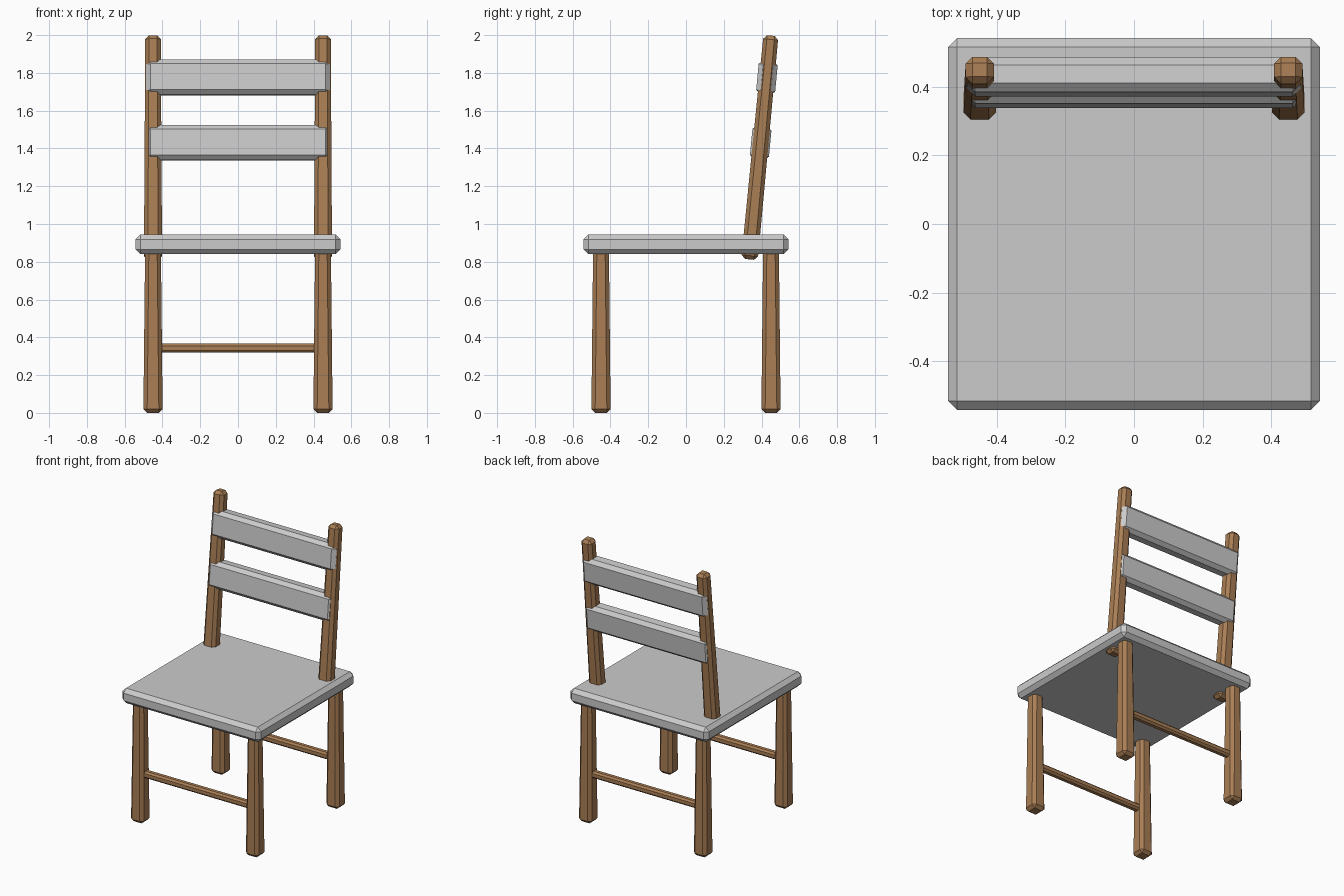
import bpy, bmesh, math
from mathutils import Matrix, Vector

if "Cube" in bpy.data.objects:
    bpy.data.objects.remove(bpy.data.objects["Cube"])

wood = bpy.data.materials.new("wood")
wood.diffuse_color = (0.40, 0.21, 0.09, 1)
wood.use_nodes = True
wood.node_tree.nodes["Principled BSDF"].inputs["Base Color"].default_value = wood.diffuse_color


def block(name, size, centre, bevel, top=None, tilt=0.0, mat=None):
    """Chamfered box; 'top' gives the x and y widths of a tapered upper end."""
    bm = bmesh.new()
    bmesh.ops.create_cube(bm, size=1)
    for v in bm.verts:
        w = top if top and v.co.z > 0 else size
        v.co = Vector((v.co.x * w[0], v.co.y * w[1], v.co.z * size[2]))
    bmesh.ops.bevel(bm, geom=bm.edges[:], offset=bevel, segments=1,
                    profile=0.5, affect='EDGES')
    bm.transform(Matrix.Rotation(tilt, 4, 'X'))
    me = bpy.data.meshes.new(name)
    bm.to_mesh(me)
    bm.free()
    ob = bpy.data.objects.new(name, me)
    ob.location = centre
    if mat:
        me.materials.append(mat)
    bpy.context.collection.objects.link(ob)
    return ob


# Backrest axis in the side plane
y0, z0, y1, z1 = 0.336, 0.81, 0.45, 2.0
lean = math.atan2(y1 - y0, z1 - z0)


def axis_y(z):
    return y0 + (z - z0) * math.tan(lean)


# Seat slab
block("seat", (1.084, 1.084, 0.105), (0, 0, 0.8925), 0.026)

# Tapered legs and leaning back posts
for sx, side in ((-1, "left"), (1, "right")):
    for sy, end in ((-1, "front"), (1, "back")):
        block(f"{end}_leg_{side}", (0.102, 0.102, 0.9),
              (0.45 * sx, 0.45 * sy, 0.45), 0.02, top=(0.083, 0.083), mat=wood)
    zc = (z0 + z1) / 2
    block(f"back_post_{side}", (0.096, 0.088, 1.19), (0.45 * sx, axis_y(zc), zc),
          0.02, top=(0.082, 0.079), tilt=-lean, mat=wood)

# Stretchers between the legs
for sy, end in ((-1, "front"), (1, "back")):
    block(f"{end}_stretcher", (0.88, 0.048, 0.048), (0, 0.45 * sy, 0.343), 0.012, mat=wood)

# Backrest slats wrapped around the posts
for zc, level in ((1.43, "lower"), (1.775, "upper")):
    block(f"{level}_slat", (0.974, 0.101, 0.186), (0, axis_y(zc), zc), 0.024, tilt=-lean)
